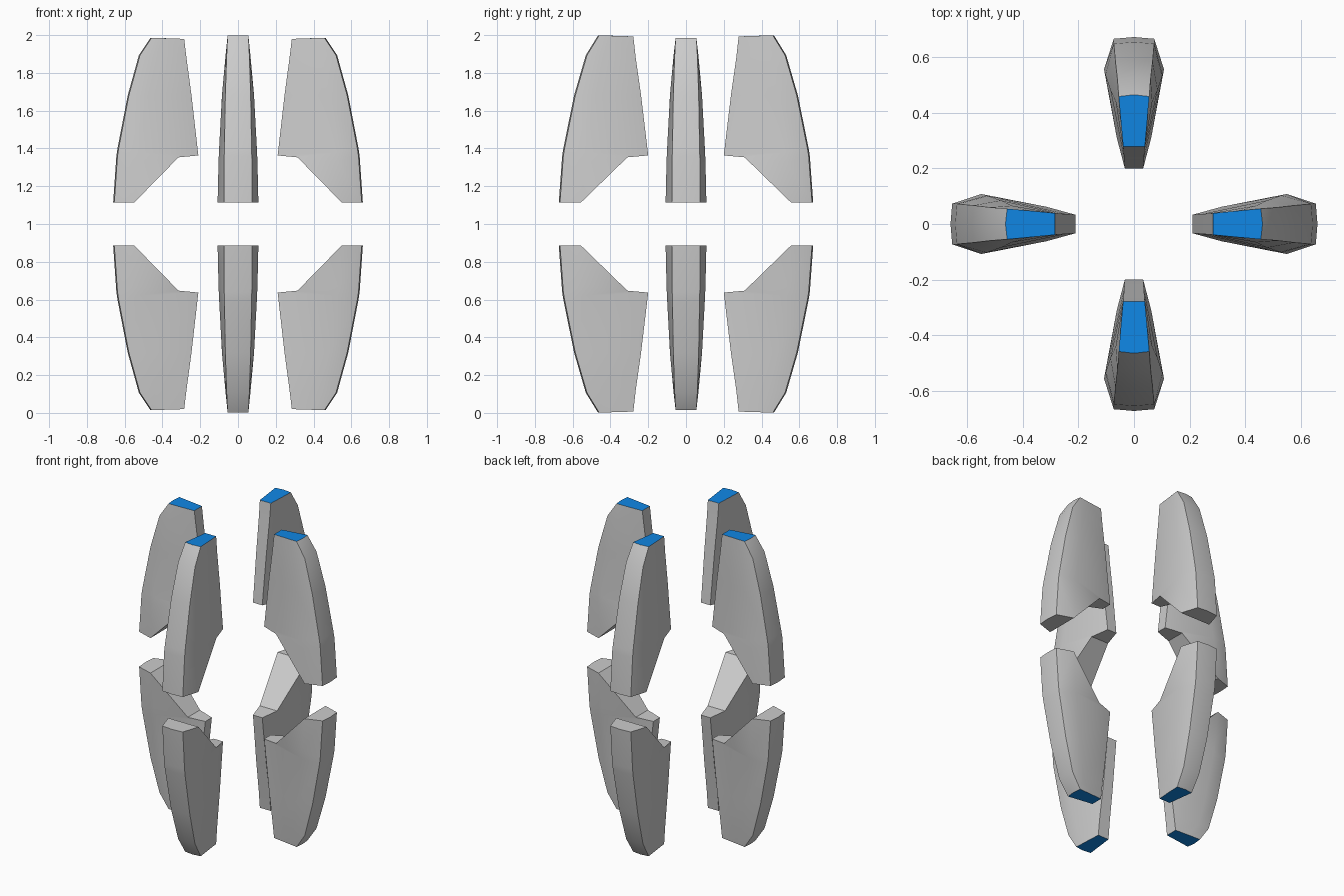
import bpy, bmesh, math
from mathutils import Matrix

if "Cube" in bpy.data.objects:
    bpy.data.objects.remove(bpy.data.objects["Cube"])

blue = bpy.data.materials.new("blue_cap")
blue.diffuse_color = (0.005, 0.24, 0.78, 1)
blue.use_nodes = True
blue.node_tree.nodes["Principled BSDF"].inputs["Base Color"].default_value = blue.diffuse_color
grey = bpy.data.materials.new("grey_body")
grey.diffuse_color = (0.6, 0.6, 0.6, 1)
grey.use_nodes = True
grey.node_tree.nodes["Principled BSDF"].inputs["Base Color"].default_value = grey.diffuse_color

# Each row: (radius, height, half width) for inner edge, side ridge, outer edge
ROWS = [
    ((0.55, 1.113, 0.108), (0.55, 1.113, 0.108), (0.655, 1.113, 0.073)),
    ((0.315, 1.353, 0.062), (0.53, 1.33, 0.103), (0.638, 1.36, 0.073)),
    ((0.21, 1.363, 0.033), (0.525, 1.38, 0.101), (0.632, 1.40, 0.072)),
    ((0.246, 1.68, 0.036), (0.48, 1.68, 0.085), (0.578, 1.68, 0.067)),
    ((0.273, 1.88, 0.038), (0.44, 1.89, 0.066), (0.519, 1.893, 0.060)),
    ((0.285, 1.98, 0.039), (0.38, 1.983, 0.048), (0.457, 1.986, 0.055)),
]


def fin(name, angle, lower, wide):
    bm = bmesh.new()
    grid = []
    for i, (inner, ridge, outer) in enumerate(ROWS):
        # crowned centre of the outer strip, then round the section
        crown = (outer[0] + 0.006, outer[1], 0)
        half = [inner, ridge, outer]
        loop = half + [crown] + [(r, z, -w) for r, z, w in reversed(half)]
        row = []
        for r, z, w in loop:
            if wide:
                r = 0.20 + (r - 0.21) * 1.05
                z += 0.013 if i == len(ROWS) - 1 else 0
            row.append(bm.verts.new((r, w, z)))
        grid.append(row)
    n = len(grid[0])
    for a, b in zip(grid, grid[1:]):
        for k in range(n):
            m = (k + 1) % n
            bm.faces.new((a[k], a[m], b[m], b[k]))
    bm.faces.new(grid[0])
    cap = bm.faces.new(grid[-1])
    cap.material_index = 1
    bmesh.ops.remove_doubles(bm, verts=bm.verts, dist=0.0005)
    if lower:
        for v in bm.verts:
            v.co.z = 2 - v.co.z
    bm.transform(Matrix.Rotation(angle, 4, 'Z'))
    bmesh.ops.recalc_face_normals(bm, faces=bm.faces)
    me = bpy.data.meshes.new(name)
    bm.to_mesh(me)
    bm.free()
    me.materials.append(grey)
    me.materials.append(blue)
    ob = bpy.data.objects.new(name, me)
    bpy.context.collection.objects.link(ob)
    bpy.ops.object.select_all(action='DESELECT')
    ob.select_set(True)
    bpy.context.view_layer.objects.active = ob
    bpy.ops.object.shade_smooth_by_angle(angle=math.radians(28))


# Four fins around the axis, upper and mirrored lower sets
for k, side in enumerate(("right", "back", "left", "front")):
    for lower in (False, True):
        fin(("lower_" if lower else "upper_") + side + "_fin",
            k * math.pi / 2, lower, k % 2 == 1)
